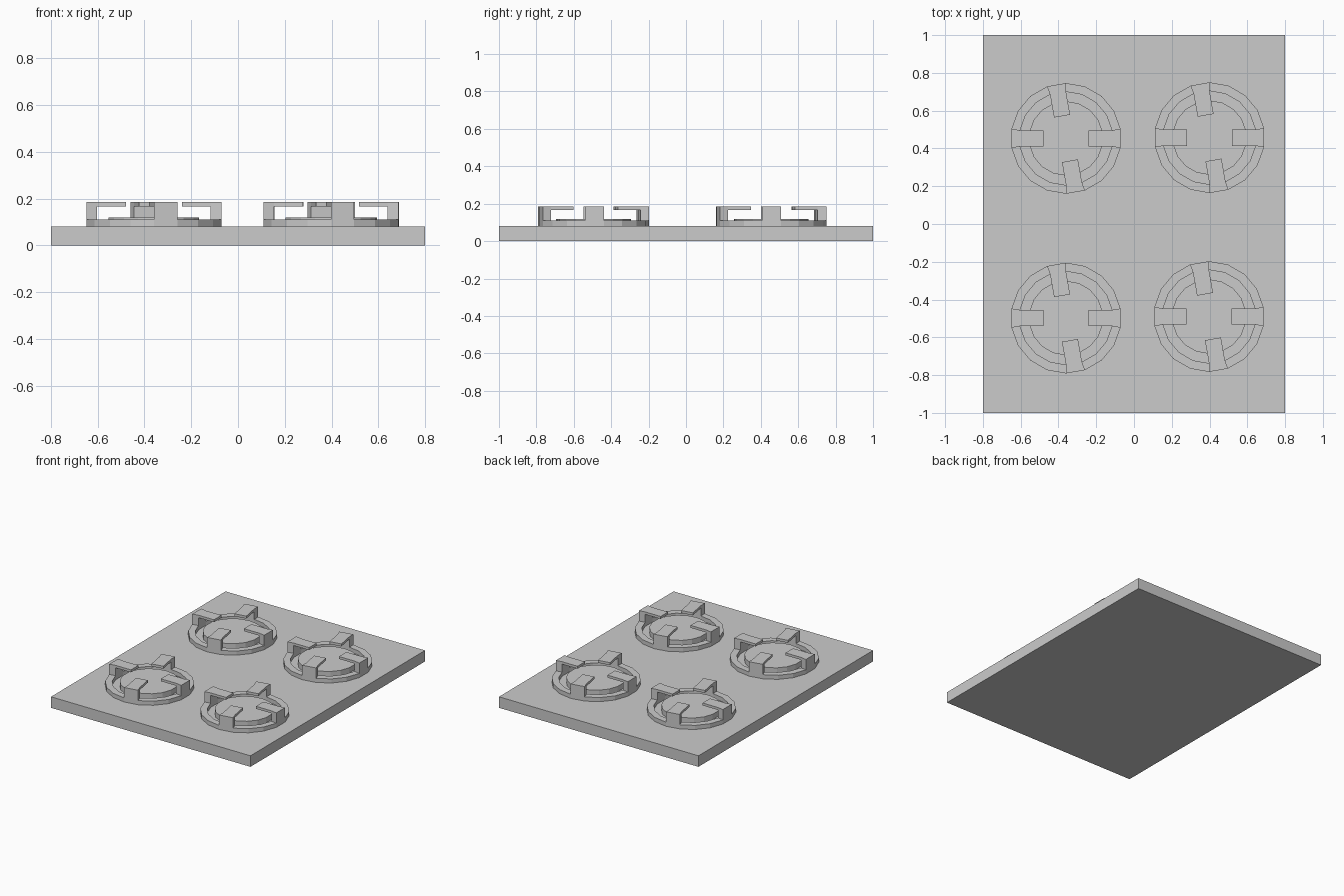
import bpy, bmesh
from math import cos, sin, radians
from mathutils import Vector

if "Cube" in bpy.data.objects:
    bpy.data.objects.remove(bpy.data.objects["Cube"])

SIDES = 18
R_OUT, R_IN, R_DISC, R_TIP = 0.293, 0.247, 0.197, 0.12
Z_TOP, Z_RING, Z_DISC, Z_POST, Z_ARM = 0.08, 0.11, 0.119, 0.167, 0.185


def finish(bm, name, loc=(0, 0, 0)):
    bmesh.ops.recalc_face_normals(bm, faces=bm.faces[:])
    me = bpy.data.meshes.new(name)
    bm.to_mesh(me)
    bm.free()
    ob = bpy.data.objects.new(name, me)
    ob.location = loc
    bpy.context.collection.objects.link(ob)


def circle(bm, r, z):
    return [bm.verts.new((r * cos(radians(20 * k - 10)), r * sin(radians(20 * k - 10)), z))
            for k in range(SIDES)]


def extrude(bm, faces, offset):
    geom = bmesh.ops.extrude_face_region(bm, geom=faces)["geom"]
    bmesh.ops.translate(bm, vec=offset, verts=[g for g in geom if isinstance(g, bmesh.types.BMVert)])
    return [g for g in geom if isinstance(g, bmesh.types.BMFace)]


def pan_support(name, loc):
    # Ring with four posts and inward arms extruded from its facets
    bm = bmesh.new()
    lo, li = circle(bm, R_OUT, Z_TOP), circle(bm, R_IN, Z_TOP)
    flat = [bm.faces.new((lo[k], lo[(k + 1) % SIDES], li[(k + 1) % SIDES], li[k]))
            for k in range(SIDES)]
    caps = extrude(bm, flat, (0, 0, Z_RING - Z_TOP))
    for k in (0, 5, 9, 14):
        a = radians(20 * k)
        d = Vector((cos(a), sin(a), 0))
        cap = max(caps, key=lambda f: f.calc_center_median().dot(d))
        caps.remove(cap)
        cap = extrude(bm, [cap], (0, 0, Z_POST - Z_RING))[0]
        cap = extrude(bm, [cap], (0, 0, Z_ARM - Z_POST))[0]
        walls = [f for e in cap.edges for f in e.link_faces if f is not cap]
        inner = min(walls, key=lambda f: f.calc_center_median().dot(d))
        extrude(bm, [inner], -d * (R_IN * cos(radians(10)) - R_TIP))
    finish(bm, name, loc)


def burner_cap(name, loc):
    # Low disc in the middle of the ring
    bm = bmesh.new()
    extrude(bm, [bm.faces.new(circle(bm, R_DISC, Z_TOP))], (0, 0, Z_DISC - Z_TOP))
    finish(bm, name, loc)


# Hob plate
bm = bmesh.new()
bmesh.ops.create_cube(bm, size=1)
bmesh.ops.scale(bm, vec=(1.6, 2, Z_TOP), verts=bm.verts[:])
finish(bm, "hob_plate", (0, 0, Z_TOP / 2))

# Four burners
for label, x, y in (("back_left", -0.36, 0.453), ("back_right", 0.40, 0.457),
                    ("front_left", -0.36, -0.498), ("front_right", 0.397, -0.49)):
    pan_support("pan_support_" + label, (x, y, 0))
    burner_cap("burner_cap_" + label, (x, y, 0))
